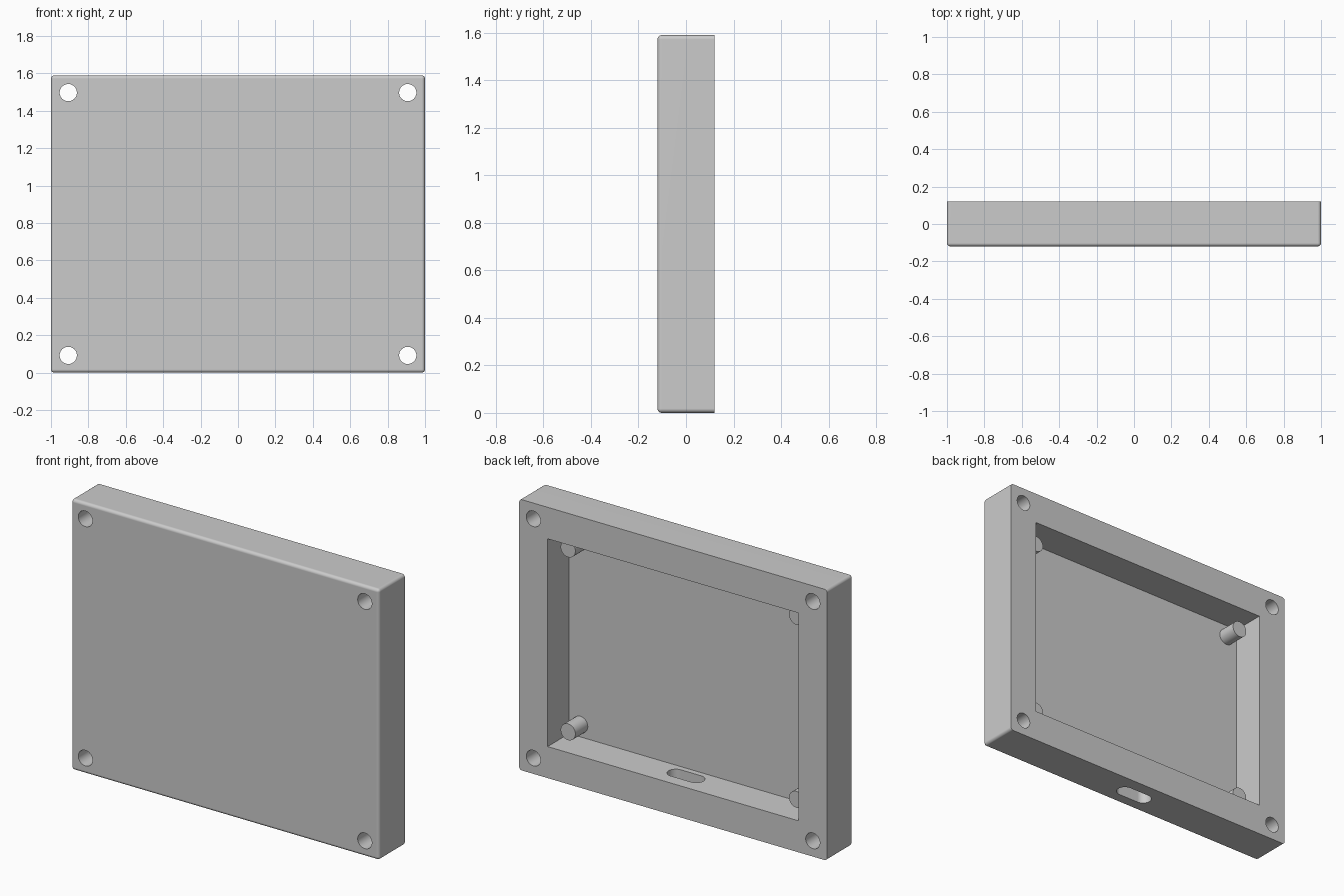
import bpy, bmesh, math
from mathutils import Vector

W, H, D = 2.0, 1.59, 0.24      # overall width, height, depth
RIM = 0.185                    # frame width around the cavity
FLOOR_Y = -0.08                # inner face of the front panel

old = bpy.data.objects.get("Cube")
if old:
    bpy.data.objects.remove(old, do_unlink=True)

grey = bpy.data.materials.new("plain grey")
grey.use_nodes = True
colour = (0.6, 0.6, 0.6, 1)
grey.diffuse_color = colour
grey.node_tree.nodes["Principled BSDF"].inputs["Base Color"].default_value = colour


def finish(bm, name):
    bmesh.ops.recalc_face_normals(bm, faces=bm.faces)
    mesh = bpy.data.meshes.new(name)
    bm.to_mesh(mesh)
    bm.free()
    obj = bpy.data.objects.new(name, mesh)
    bpy.context.collection.objects.link(obj)
    mesh.materials.append(grey)
    return obj


def box(name, size, centre, round_edges=0):
    bm = bmesh.new()
    bmesh.ops.create_cube(bm, size=1)
    bmesh.ops.scale(bm, vec=size, verts=bm.verts)
    if round_edges:
        # every edge except those of the open back
        edges = [e for e in bm.edges if min(v.co.y for v in e.verts) < 0]
        bmesh.ops.bevel(bm, geom=edges, offset=round_edges, segments=4,
                        profile=0.5, affect='EDGES', clamp_overlap=True)
    bmesh.ops.translate(bm, vec=centre, verts=bm.verts)
    return finish(bm, name)


def prism(name, outline, sweep):
    """Extrude a closed outline along a vector."""
    bm = bmesh.new()
    face = bm.faces.new([bm.verts.new(p) for p in outline])
    top = bmesh.ops.extrude_face_region(bm, geom=[face], use_keep_orig=True)
    moved = [g for g in top["geom"] if isinstance(g, bmesh.types.BMVert)]
    bmesh.ops.translate(bm, vec=sweep, verts=moved)
    return finish(bm, name)


def rod(name, x, z, radius, y0, y1, sides=48):
    ring = [Vector((x + radius * math.cos(math.tau * i / sides), y0,
                    z + radius * math.sin(math.tau * i / sides))) for i in range(sides)]
    return prism(name, ring, (0, y1 - y0, 0))


def corners(inset):
    return [(sx * (W / 2 - inset), z) for sx in (-1, 1) for z in (inset, H - inset)]


def smooth(obj):
    bpy.ops.object.select_all(action='DESELECT')
    obj.select_set(True)
    bpy.context.view_layer.objects.active = obj
    bpy.ops.object.shade_smooth_by_angle(angle=math.radians(30))


# Case shell, rounded on the front and sides
case = box("case_shell", (W, D, H), (0, 0, H / 2), round_edges=0.018)

# Cavity open to the back
depth = D / 2 - FLOOR_Y + 0.1
cutters = [box("cavity_cutter", (W - 2 * RIM, depth, H - 2 * RIM),
               (0, FLOOR_Y + depth / 2, H / 2))]

# Screw holes through the four corners
cutters += [rod("screw_hole_cutter", x, z, 0.046, -0.3, 0.3) for x, z in corners(RIM / 2)]

# Rounded cable slot through the bottom wall
half, r, steps = 0.066, 0.047, 16
slot = []
for side, start in ((1, -math.pi / 2), (-1, math.pi / 2)):
    for i in range(steps + 1):
        a = start + math.pi * i / steps
        slot.append((side * half + r * math.cos(a), r * math.sin(a), -0.1))
cutters.append(prism("cable_slot_cutter", slot, (0, 0, 0.1 + RIM + 0.1)))

bpy.context.view_layer.objects.active = case
for cutter in cutters:
    cutter.hide_render = True
    mod = case.modifiers.new("cut", 'BOOLEAN')
    mod.operation = 'DIFFERENCE'
    mod.solver = 'EXACT'
    mod.object = cutter
    bpy.ops.object.modifier_apply(modifier=mod.name)
    bpy.data.objects.remove(cutter, do_unlink=True)
smooth(case)
weighted = case.modifiers.new("flat_panels", 'WEIGHTED_NORMAL')
weighted.keep_sharp = True

# Mounting posts standing on the cavity floor
for x, z in corners(0.258):
    name = ("upper" if z > H / 2 else "lower") + ("_left" if x > 0 else "_right") + "_post"
    smooth(rod(name, x, z, 0.048, FLOOR_Y - 0.01, 0.035))
